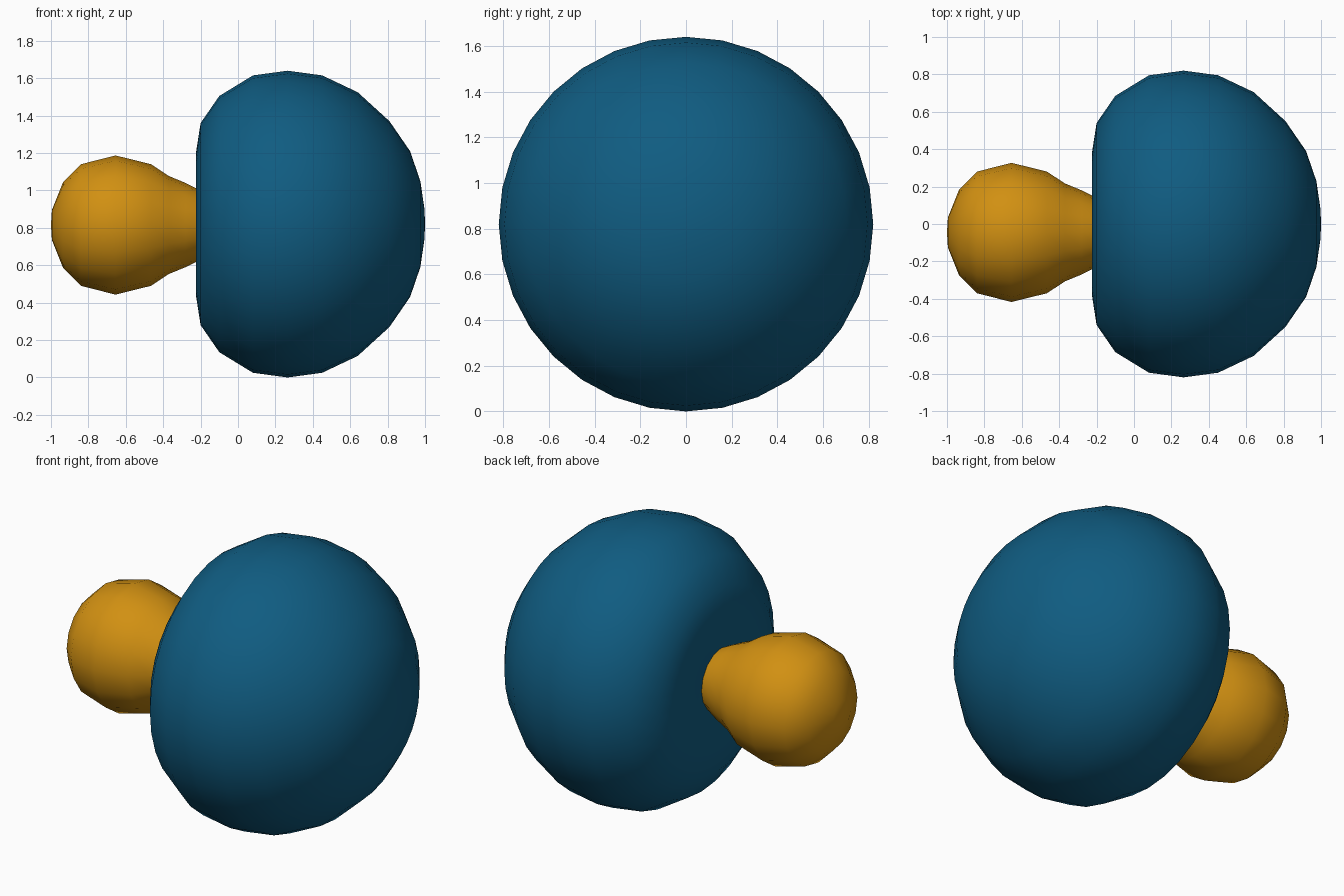
import bpy
import bmesh
import math

if "Cube" in bpy.data.objects:
    bpy.data.objects.remove(bpy.data.objects["Cube"], do_unlink=True)


def material(name, color):
    mat = bpy.data.materials.new(name)
    mat.use_nodes = True
    mat.diffuse_color = color
    mat.node_tree.nodes["Principled BSDF"].inputs["Base Color"].default_value = color
    return mat


def lathe(name, profile, y, z, sides, mat, angle):
    """Turn (x, radius) points around an axis parallel to x."""
    bm = bmesh.new()
    rings = []
    for x, r in profile:
        if r == 0:
            rings.append([bm.verts.new((x, y, z))] * sides)
            continue
        turns = [2 * math.pi * i / sides for i in range(sides)]
        rings.append([bm.verts.new((x, y + r * math.cos(t), z + r * math.sin(t)))
                      for t in turns])
    for a, b in zip(rings, rings[1:]):
        for i in range(sides):
            j = (i + 1) % sides
            corners = list(dict.fromkeys((a[i], a[j], b[j], b[i])))
            bm.faces.new(corners)
    bmesh.ops.recalc_face_normals(bm, faces=bm.faces)
    mesh = bpy.data.meshes.new(name)
    bm.to_mesh(mesh)
    bm.free()
    mesh.materials.append(mat)
    obj = bpy.data.objects.new(name, mesh)
    bpy.context.collection.objects.link(obj)
    bpy.ops.object.select_all(action="DESELECT")
    obj.select_set(True)
    bpy.context.view_layer.objects.active = obj
    bpy.ops.object.shade_smooth_by_angle(angle=math.radians(angle))
    return obj


blue = material("deep blue", (0.005, 0.107, 0.22, 1))
amber = material("amber", (0.64, 0.28, 0.006, 1))

# Broad rounded dome with a shallow dish on its inner side
dome = [(-0.195, 0), (-0.2, 0.18), (-0.225, 0.38), (-0.2, 0.54), (-0.1, 0.685),
        (0.08, 0.795), (0.265, 0.82), (0.45, 0.795), (0.64, 0.705), (0.81, 0.55),
        (0.92, 0.39), (0.975, 0.23), (0.997, 0.08), (1.0, 0)]
lathe("dome", dome, 0, 0.82, 32, blue, 45)

# Ball-ended grip narrowing into a neck that enters the dome
grip = [(-1.0, 0), (-0.995, 0.08), (-0.935, 0.23), (-0.84, 0.325), (-0.655, 0.372),
        (-0.465, 0.325), (-0.37, 0.262), (-0.28, 0.225), (-0.2, 0.185), (-0.15, 0)]
lathe("grip", grip, -0.045, 0.815, 16, amber, 40)
